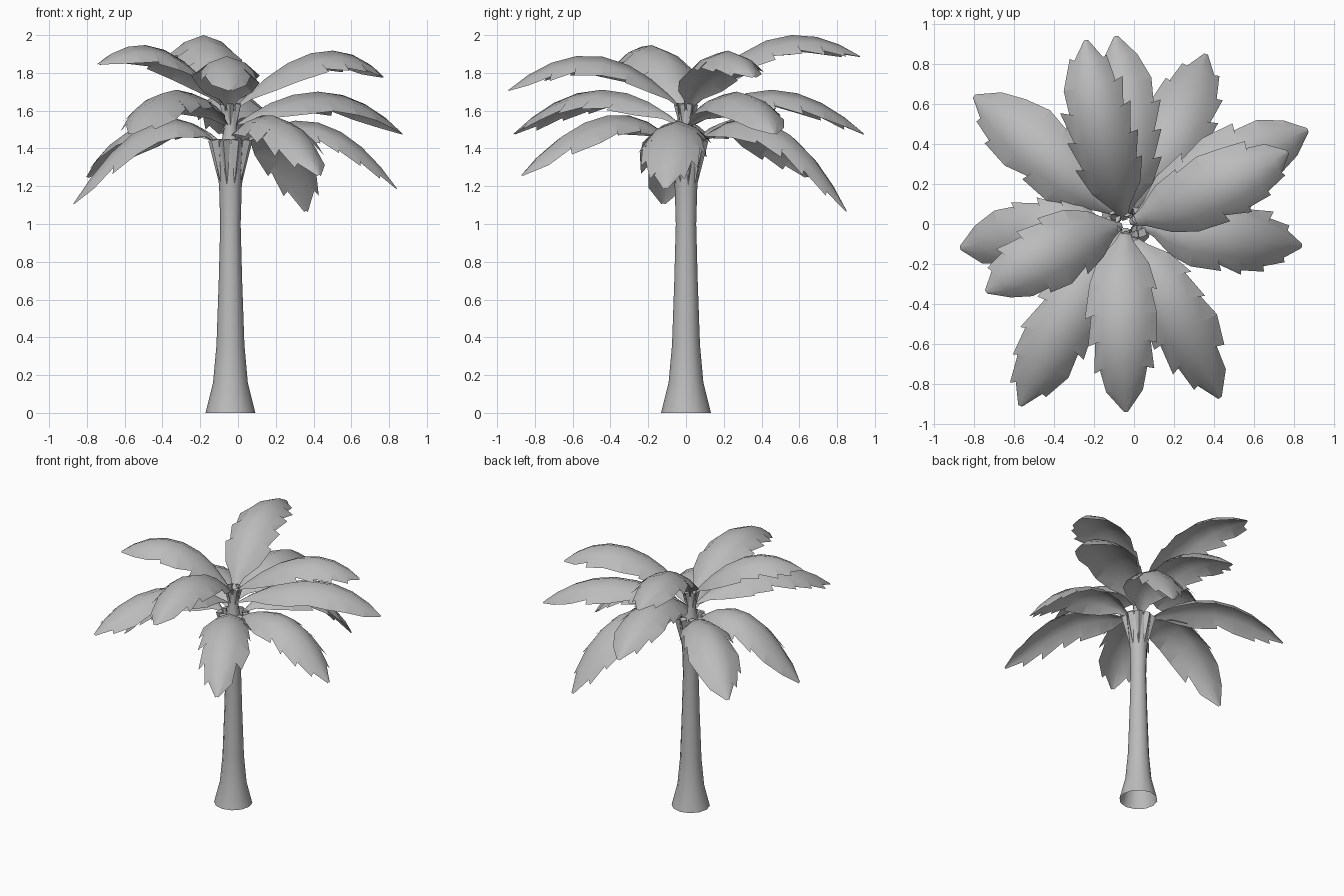
import bpy, bmesh, math, random
from mathutils import Vector

random.seed(11)
cube = bpy.data.objects.get("Cube")
if cube:
    bpy.data.objects.remove(cube)

grey = bpy.data.materials.new("plain_grey")
grey.use_nodes = True
grey.diffuse_color = (0.5, 0.5, 0.5, 1)
shader = next(n for n in grey.node_tree.nodes if n.type == 'BSDF_PRINCIPLED')
shader.inputs["Base Color"].default_value = grey.diffuse_color

CENTRE = Vector((-0.04, 0, 0))
UP = Vector((0, 0, 1))


def finish(bm, name, angle):
    mesh = bpy.data.meshes.new(name)
    bm.to_mesh(mesh)
    bm.free()
    obj = bpy.data.objects.new(name, mesh)
    bpy.context.collection.objects.link(obj)
    mesh.materials.append(grey)
    bpy.ops.object.select_all(action='DESELECT')
    obj.select_set(True)
    bpy.context.view_layer.objects.active = obj
    bpy.ops.object.shade_smooth_by_angle(angle=math.radians(angle))


def polar(radius, angle, z):
    return CENTRE + Vector((radius * math.cos(angle), radius * math.sin(angle), z))


def lathe(name, profile, sides):
    """Round tube, open at both ends."""
    bm = bmesh.new()
    rings = [[bm.verts.new(polar(r, math.tau * i / sides, z)) for i in range(sides)]
             for r, z in profile]
    for low, high in zip(rings, rings[1:]):
        for i in range(sides):
            j = (i + 1) % sides
            bm.faces.new((low[i], low[j], high[j], high[i]))
    finish(bm, name, 50)


def sheath_ring(name, count, r_low, z_low, r_high, z_high, turn):
    """Pointed leaf bases that widen upward around the trunk."""
    bm = bmesh.new()
    half = math.pi / count * 0.92
    for i in range(count):
        a = turn + math.tau * i / count
        point = bm.verts.new(polar(r_low, a, z_low))
        left = bm.verts.new(polar(r_high * 0.85, a - half, z_high))
        ridge = bm.verts.new(polar(r_high * 1.06, a, z_high - 0.01))
        right = bm.verts.new(polar(r_high * 0.85, a + half, z_high))
        inner = bm.verts.new(polar(r_high * 0.6, a, z_high))
        bm.faces.new((point, left, ridge))
        bm.faces.new((point, ridge, right))
        bm.faces.new((point, right, inner))
        bm.faces.new((point, inner, left))
        bm.faces.new((left, inner, right, ridge))
    bmesh.ops.recalc_face_normals(bm, faces=bm.faces)
    finish(bm, name, 30)


# Position along the frond and half width there
OUTLINE = [(0, .012), (.08, .05), (.19, .125), (.32, .172), (.47, .18),
           (.62, .178), (.76, .15), (.89, .095), (1, .01)]
DROOP = 0.58


def frond(name, radius, z_base, mid, tip):
    """Arched, drooping blade with a few torn notches on both sides of a rib."""
    mid, tip = Vector(mid), Vector(tip)
    out = mid - CENTRE
    base = polar(radius, math.atan2(out.y, out.x), z_base)
    a = 2 * (base + tip - 2 * mid)
    b = 4 * mid - 3 * base - tip
    bm = bmesh.new()
    ribs, sections = [], []
    for t, width in OUTLINE:
        p = base + b * t + a * t * t
        forward = (b + 2 * a * t).normalized()
        side = forward.cross(UP).normalized()
        ribs.append(bm.verts.new(p))
        sections.append((p, forward, side, width))
    last = len(OUTLINE) - 1
    for k in (1, -1):
        inner, starts, ends = [], [], []
        for i, (p, forward, side, w) in enumerate(sections):
            inner.append(bm.verts.new(p + side * (k * w * 0.55) - UP * (w * 0.2)))
            across = side * k - UP * DROOP
            torn = 3 <= i < last and random.random() < 0.65
            edge = p + across * (w * random.uniform(0.96, 1.04))
            notch = random.uniform(0.12, 0.25) * w if torn else 0
            tooth = random.uniform(0.01, 0.035) if torn else 0
            starts.append(bm.verts.new(edge - across * notch))
            ends.append(bm.verts.new(edge + forward * tooth))
        for i in range(last):
            strips = [(ribs[i], inner[i], inner[i + 1], ribs[i + 1]),
                      (inner[i], starts[i], ends[i + 1], inner[i + 1])]
            for strip in strips:
                bm.faces.new(strip if k > 0 else strip[::-1])
    finish(bm, name, 60)


# Trunk and the core that carries the crown
lathe("trunk", [(.132, 0), (.092, .16), (.074, .36), (.062, .7), (.054, 1),
                (.06, 1.2), (.078, 1.35), (.088, 1.43)], 12)
lathe("crown_core", [(.055, 1.4), (.035, 1.5), (.04, 1.6)], 8)

# Rings of leaf bases
sheath_ring("lower_sheaths", 9, .057, 1.2, .112, 1.45, .2)
sheath_ring("upper_sheaths", 6, .03, 1.5, .06, 1.64, .5)

# Fronds in three tiers: middle point of the rib, then its tip
tiers = {
    "upper": (.02, 1.61, [
        ((-.16, .45, 1.98), (-.24, .92, 1.89)),
        ((-.06, -.47, 1.89), (-.04, -.94, 1.71)),
        ((-.41, -.14, 1.93), (-.74, -.34, 1.85)),
        ((.41, .18, 1.91), (.77, .36, 1.78))]),
    "middle": (.04, 1.53, [
        ((.45, .28, 1.7), (.87, .47, 1.48)),
        ((-.04, .48, 1.71), (-.09, .94, 1.48)),
        ((-.34, -.47, 1.71), (-.57, -.91, 1.48))]),
    "lower": (.08, 1.44, [
        ((-.45, .36, 1.55), (-.8, .64, 1.25)),
        ((.21, .46, 1.53), (.36, .85, 1.07)),
        ((.45, -.06, 1.53), (.84, -.11, 1.19)),
        ((.2, -.44, 1.57), (.43, -.87, 1.26)),
        ((-.47, -.05, 1.53), (-.87, -.12, 1.11))]),
}
for tier, (radius, z_base, leaves) in tiers.items():
    for n, (mid, tip) in enumerate(leaves, 1):
        frond(f"{tier}_frond_{n}", radius, z_base, mid, tip)
